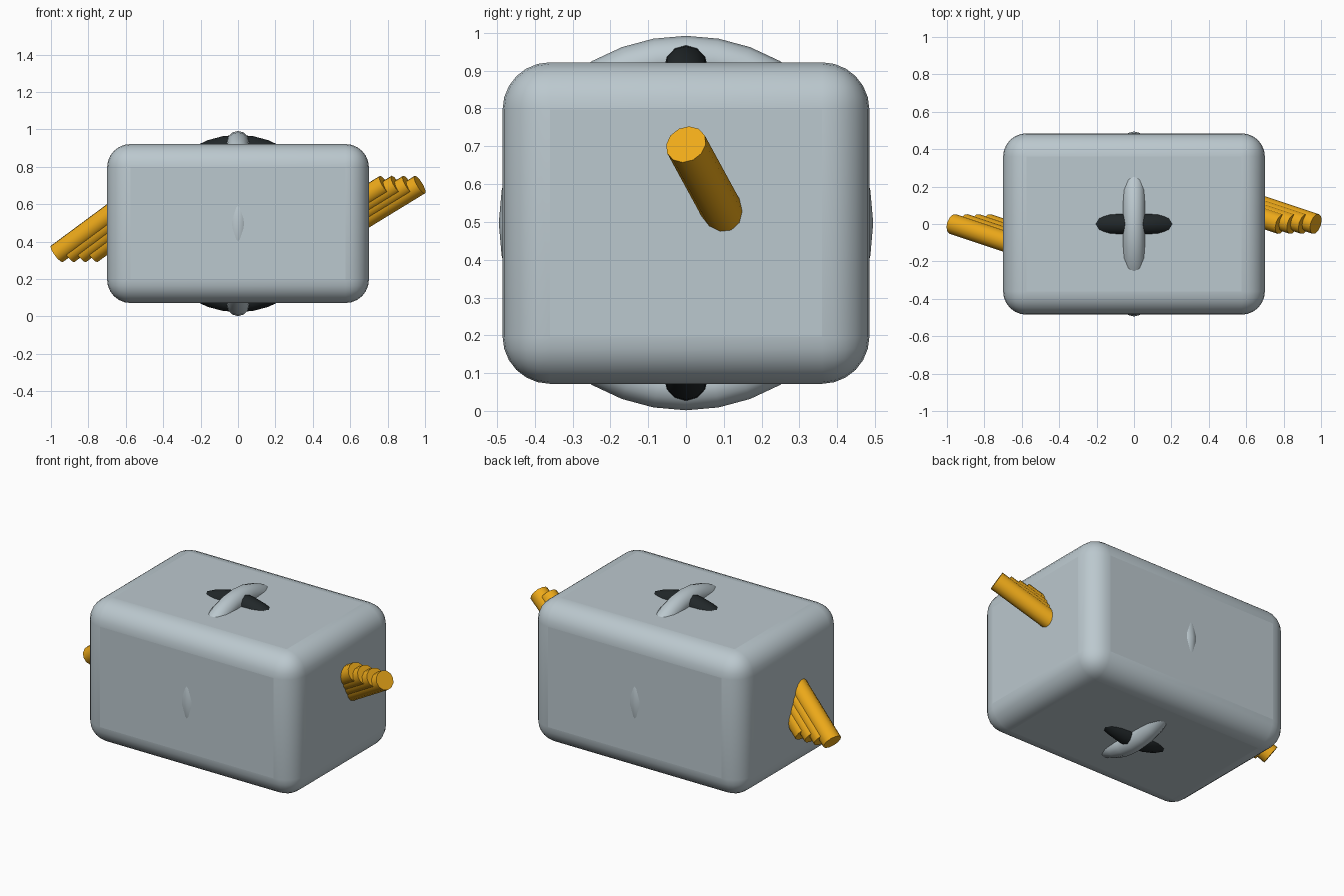
import bpy, math
from mathutils import Vector

if "Cube" in bpy.data.objects:
    bpy.data.objects.remove(bpy.data.objects["Cube"])


def material(name, color):
    m = bpy.data.materials.new(name)
    m.diffuse_color = color
    m.use_nodes = True
    m.node_tree.nodes["Principled BSDF"].inputs["Base Color"].default_value = m.diffuse_color
    return m


gold = material("gold", (0.85, 0.40, 0.01, 1))
black = material("black", (0.015, 0.02, 0.022, 1))
pale = material("pale_grey", (0.50, 0.58, 0.62, 1))


def finish(name, mat, angle):
    ob = bpy.context.object
    ob.name = name
    ob.data.materials.append(mat)
    bpy.ops.object.shade_smooth_by_angle(angle=math.radians(angle))
    return ob


def ring(name, radius, tube, rotation, mat):
    bpy.ops.mesh.primitive_torus_add(
        major_radius=radius, minor_radius=tube, major_segments=36,
        minor_segments=12, location=(0, 0, 0.497), rotation=rotation)
    return finish(name, mat, 35)


def rod(name, tip, inward, length):
    d = Vector(inward).normalized()
    centre = Vector(tip) + d * length / 2
    bpy.ops.mesh.primitive_cylinder_add(
        vertices=12, radius=0.055, depth=length, location=centre,
        rotation=d.to_track_quat('Z', 'Y').to_euler())
    return finish(name, gold, 35)


# Rounded housing
bpy.ops.mesh.primitive_cube_add(size=1, location=(0, 0, 0.497))
box = bpy.context.object
box.scale = (1.40, 0.97, 0.85)
bpy.ops.object.transform_apply(location=False, rotation=False, scale=True)
bevel = box.modifiers.new("rounded_edges", 'BEVEL')
bevel.width = 0.125
bevel.segments = 6
finish("housing", pale, 35)

# Crossed rings showing through the top, bottom, front and back
ring("grey_ring", 0.435, 0.06, (0, math.pi / 2, 0), pale)
ring("black_ring", 0.416, 0.058, (math.pi / 2, 0, 0), black)

# Staggered bundles of slanted rods at both ends
for i in range(4):
    x = 0.972 - 0.062 * i
    rod(f"right_rod_{i + 1}", (x, 0, 0.705), (-0.27, 0.09, -0.165), 0.5)
    rod(f"left_rod_{i + 1}", (-x + 0.004, 0, 0.335), (0.27, -0.09, 0.20), 0.5)
